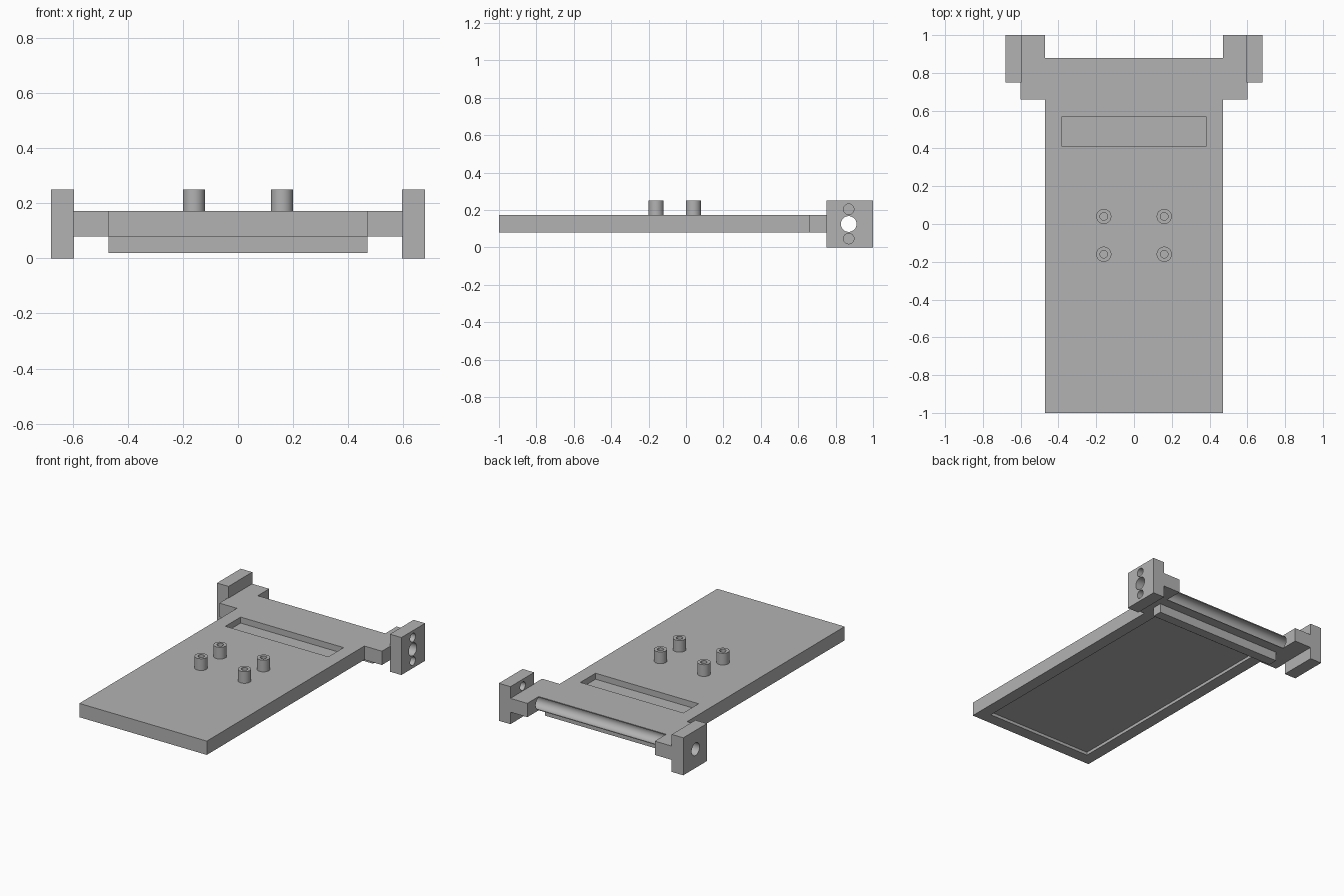
import bpy, bmesh, math
from mathutils import Matrix, Vector

cube = bpy.data.objects.get("Cube")
if cube:
    bpy.data.objects.remove(cube, do_unlink=True)

grey = bpy.data.materials.new("plain grey")
grey.use_nodes = True
colour = (0.45, 0.45, 0.45, 1)
grey.diffuse_color = colour
grey.node_tree.nodes["Principled BSDF"].inputs["Base Color"].default_value = colour


def finish(name, bm):
    bmesh.ops.recalc_face_normals(bm, faces=bm.faces)
    mesh = bpy.data.meshes.new(name)
    bm.to_mesh(mesh)
    bm.free()
    mesh.materials.append(grey)
    obj = bpy.data.objects.new(name, mesh)
    bpy.context.collection.objects.link(obj)
    return obj


def box(name, low, high):
    low, high = Vector(low), Vector(high)
    bm = bmesh.new()
    bmesh.ops.create_cube(bm, size=1, matrix=Matrix.Translation((low + high) / 2)
                          @ Matrix.Diagonal((*(high - low), 1)))
    return finish(name, bm)


def cylinder(name, centre, radius, length, along_x=False):
    turn = Matrix.Rotation(math.pi / 2 if along_x else 0, 4, 'Y')
    bm = bmesh.new()
    bmesh.ops.create_cone(bm, cap_ends=True, segments=48, radius1=radius, radius2=radius,
                          depth=length, matrix=Matrix.Translation(centre) @ turn)
    return finish(name, bm)


def prism(name, outline, bottom, top):
    bm = bmesh.new()
    face = bm.faces.new([bm.verts.new((x, y, bottom)) for x, y in outline])
    grown = bmesh.ops.extrude_face_region(bm, geom=[face])["geom"]
    bmesh.ops.translate(bm, vec=(0, 0, top - bottom),
                        verts=[v for v in grown if isinstance(v, bmesh.types.BMVert)])
    return finish(name, bm)


def select(obj):
    bpy.ops.object.select_all(action='DESELECT')
    obj.select_set(True)
    bpy.context.view_layer.objects.active = obj


def cut(obj, cutters):
    select(obj)
    for cutter in cutters:
        mod = obj.modifiers.new("cut", 'BOOLEAN')
        mod.operation = 'DIFFERENCE'
        mod.solver = 'EXACT'
        mod.object = cutter
        bpy.ops.object.modifier_apply(modifier=mod.name)
        bpy.data.objects.remove(cutter, do_unlink=True)
    bpy.ops.object.shade_smooth_by_angle(angle=math.radians(30))


AXLE_Y, AXLE_Z = 0.87, 0.125


def axle_bore():
    return cylinder("axle_bore", (0, AXLE_Y, AXLE_Z), 0.042, 2, True)


# Base plate with two rear arms, a top pocket, a shallow underside recess and a rear groove
half = [(0.47, -1), (0.47, 0.66), (0.6, 0.66), (0.6, 1), (0.47, 1), (0.47, 0.88)]
plate = prism("base_plate", half + [(-x, y) for x, y in reversed(half)], 0.08, 0.172)
cut(plate, [
    box("top_pocket", (-0.38, 0.41, 0.132), (0.38, 0.57, 0.3)),
    box("under_recess", (-0.39, -0.92, 0), (0.39, 0.67, 0.1)),
    axle_bore(),
])

# Rib across the underside
box("under_rib", (-0.47, 0.75, 0.02), (0.47, 0.815, 0.081))

# End blocks, the left one with two extra screw holes
for name, side in (("left", 1), ("right", -1)):
    xs = sorted((side * 0.595, side * 0.68))
    block = box(name + "_end_block", (xs[0], 0.75, 0), (xs[1], 1, 0.25))
    cutters = [axle_bore()]
    if side > 0:
        cutters += [cylinder("screw_hole", (0.64, AXLE_Y, z), 0.028, 0.3, True)
                    for z in (0.047, 0.204)]
    cut(block, cutters)

# Four hollow standoffs
for x in (-0.16, 0.16):
    for y in (-0.16, 0.04):
        post = cylinder("standoff", (x, y, 0.21), 0.04, 0.08)
        cut(post, [cylinder("standoff_hole", (x, y, 0.21), 0.02, 0.2)])
